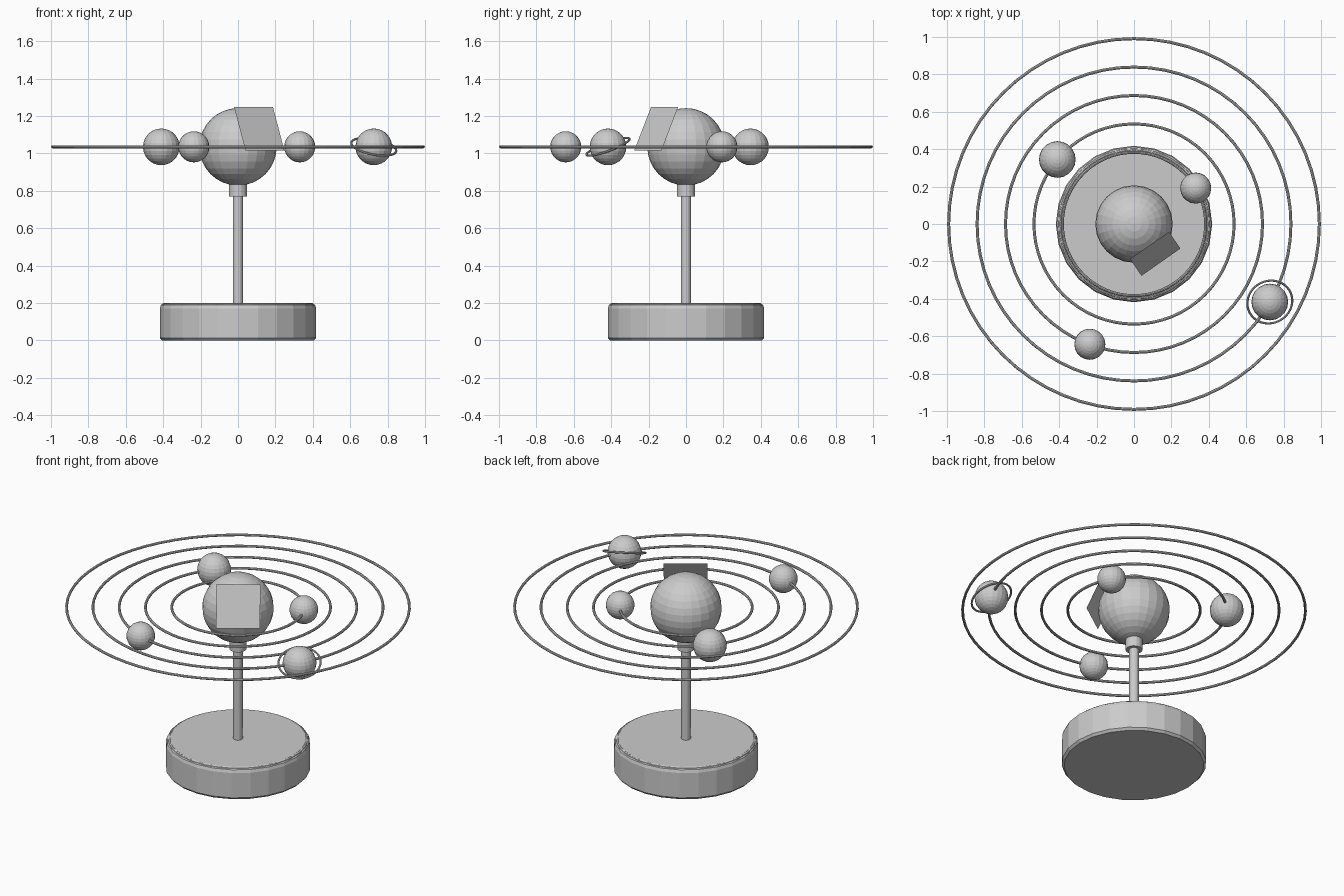
import bpy, bmesh, math
from mathutils import Matrix, Euler

if "Cube" in bpy.data.objects:
    bpy.data.objects.remove(bpy.data.objects["Cube"])

Z = 1.035  # height of the orbital plane


def make(name, bm):
    bmesh.ops.recalc_face_normals(bm, faces=bm.faces)
    me = bpy.data.meshes.new(name)
    bm.to_mesh(me)
    bm.free()
    ob = bpy.data.objects.new(name, me)
    bpy.context.collection.objects.link(ob)
    return ob


def lathe(name, profile, n):
    bm = bmesh.new()
    rings = [[bm.verts.new((r * math.cos(2 * math.pi * i / n), r * math.sin(2 * math.pi * i / n), z))
              for i in range(n)] for r, z in profile]
    for a, b in zip(rings, rings[1:]):
        for i in range(n):
            j = (i + 1) % n
            bm.faces.new((a[i], a[j], b[j], b[i]))
    bm.faces.new(rings[0][::-1])
    bm.faces.new(rings[-1])
    return make(name, bm)


def ball(name, loc, r, u=24, v=16):
    bm = bmesh.new()
    bmesh.ops.create_uvsphere(bm, u_segments=u, v_segments=v, radius=r)
    ob = make(name, bm)
    ob.location = loc
    return ob


def hoop(name, R, r, loc, rot=(0, 0, 0), n=64, m=8):
    bpy.ops.mesh.primitive_torus_add(major_radius=R, minor_radius=r, major_segments=n,
                                     minor_segments=m, location=loc, rotation=rot)
    bpy.context.object.name = name


# Stand
lathe("base", [(0.405, 0), (0.418, 0.014), (0.418, 0.172), (0.412, 0.19), (0.392, 0.2)], 24)
hoop("base_trim", 0.395, 0.01, (0, 0, 0.19), n=48)
lathe("stem", [(0.028, 0.19), (0.028, 0.86)], 16)
lathe("collar", [(0.049, 0.77), (0.049, 0.86)], 16)

# Sun and orbit rings
ball("sun", (0, 0, Z), 0.207)
for i in range(5):
    hoop(f"orbit_{i + 1}", 0.383 + 0.152 * i, 0.008, (0, 0, Z))

# Planets sitting on the inner four orbits
planets = [(0.33, 0.192, 0.083), (-0.41, 0.345, 0.098), (-0.236, -0.643, 0.083), (0.726, -0.417, 0.098)]
for i, (x, y, r) in enumerate(planets):
    ball(f"planet_{i + 1}", (x, y, Z), r, 20, 14)
hoop("planet_ring", 0.122, 0.006, (0.726, -0.417, Z), (math.radians(20), math.radians(11), 0), n=40)

# Flat tilted card in front of the sun
bm = bmesh.new()
bm.faces.new([bm.verts.new(p) for p in ((0.04, -0.277, 1.015), (0.248, -0.131, 1.015),
                                        (0.187, -0.042, 1.248), (-0.021, -0.187, 1.248))])
make("face_card", bm)
